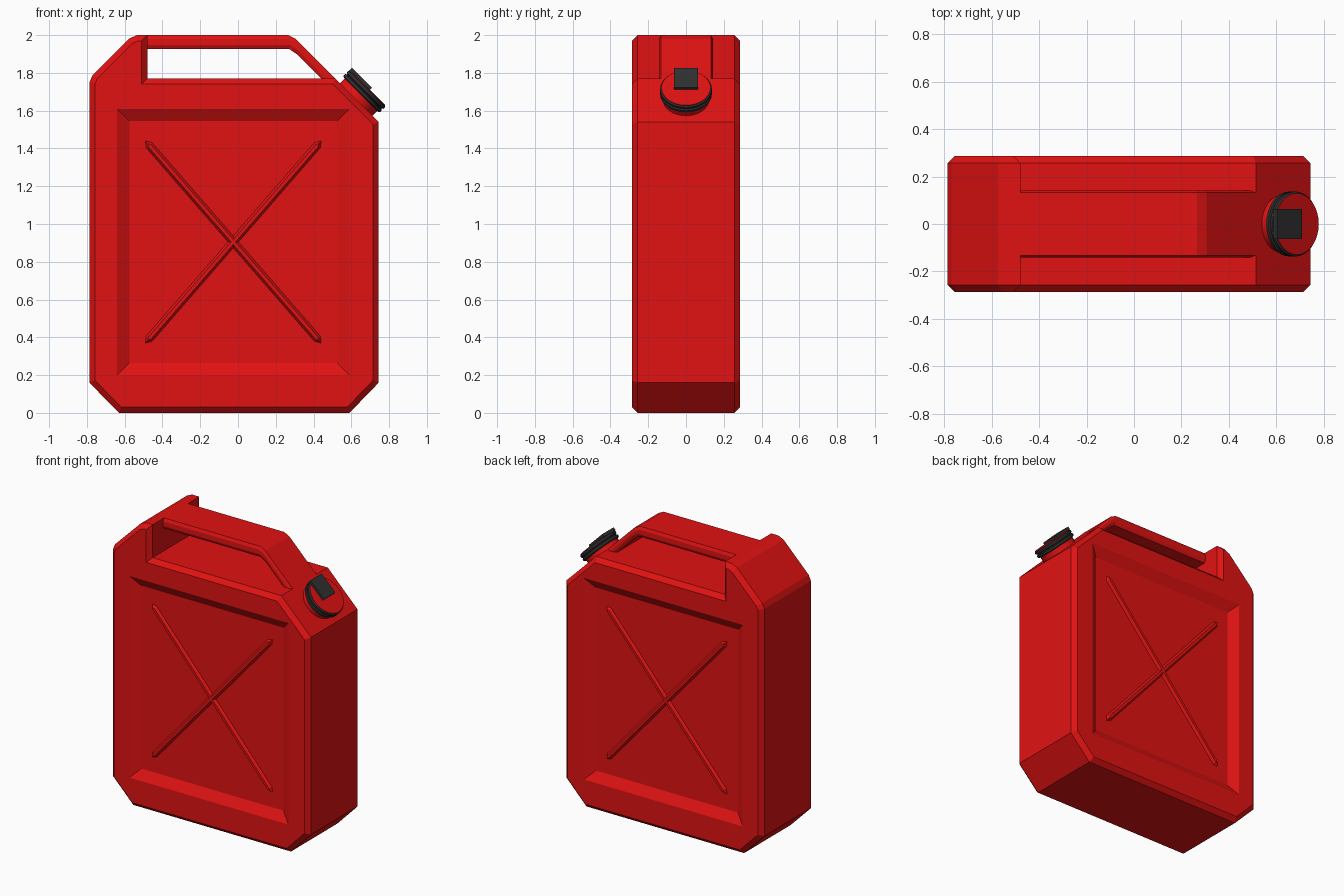
import bpy, bmesh, math
from mathutils import Matrix, Vector

if "Cube" in bpy.data.objects:
    bpy.data.objects.remove(bpy.data.objects["Cube"])


def material(name, color):
    m = bpy.data.materials.new(name)
    m.diffuse_color = color
    m.use_nodes = True
    m.node_tree.nodes["Principled BSDF"].inputs["Base Color"].default_value = m.diffuse_color
    return m


RED = material("red_plastic", (0.75, 0.006, 0.006, 1))
BLACK = material("black_plastic", (0.03, 0.03, 0.03, 1))


def finish(name, bm, mat, matrix=None):
    bmesh.ops.recalc_face_normals(bm, faces=bm.faces)
    me = bpy.data.meshes.new(name)
    bm.to_mesh(me)
    bm.free()
    ob = bpy.data.objects.new(name, me)
    bpy.context.collection.objects.link(ob)
    if mat:
        me.materials.append(mat)
    if matrix:
        ob.matrix_world = matrix
    return ob


def prism(name, profile, half, inset, depth, mat):
    """Extrude an xz profile along y and chamfer the front and back rims."""
    bm = bmesh.new()
    h = half - depth
    face = bm.faces.new([bm.verts.new((x, -h, z)) for x, z in profile])
    ext = bmesh.ops.extrude_face_region(bm, geom=[face], use_keep_orig=True)
    verts = [v for v in ext["geom"] if isinstance(v, bmesh.types.BMVert)]
    bmesh.ops.translate(bm, verts=verts, vec=(0, 2 * h, 0))
    bmesh.ops.recalc_face_normals(bm, faces=bm.faces)
    caps = [f for f in bm.faces if abs(f.normal.y) > 0.9]
    bmesh.ops.inset_region(bm, faces=caps, thickness=inset, depth=depth, use_even_offset=True)
    return finish(name, bm, mat)


def lathe(name, profile, mat, matrix, steps=32):
    """Revolve (radius, height) points about local z; open ends are capped."""
    bm = bmesh.new()
    rings = [[bm.verts.new((r * math.cos(2 * math.pi * i / steps),
                            r * math.sin(2 * math.pi * i / steps), z))
              for i in range(steps)] for r, z in profile]
    for a, b in zip(rings, rings[1:]):
        for i in range(steps):
            j = (i + 1) % steps
            bm.faces.new((a[i], a[j], b[j], b[i]))
    bm.faces.new(rings[0])
    bm.faces.new(rings[-1])
    ob = finish(name, bm, mat, matrix)
    bpy.ops.object.select_all(action='DESELECT')
    ob.select_set(True)
    bpy.context.view_layer.objects.active = ob
    bpy.ops.object.shade_smooth_by_angle(angle=math.radians(30))
    return ob


# Body with the full-depth block at the rear of the handle
body = prism("body", [(-0.63, 0), (0.59, 0), (0.745, 0.16), (0.745, 1.54), (0.515, 1.77),
                      (-0.48, 1.77), (-0.48, 2.0), (-0.535, 2.0), (-0.575, 1.982),
                      (-0.77, 1.787), (-0.787, 1.75), (-0.787, 0.16)],
             0.287, 0.03, 0.03, RED)

# Recessed panels, cut into front and back by tapered blocks
bm = bmesh.new()
for side in (-1, 1):
    loops = []
    for y, grow in ((0.247, 0), (0.307, 0.0975)):
        x0, x1, z0, z1 = -0.575 - grow, 0.525 + grow, 0.265 - grow, 1.545 + grow
        loops.append([bm.verts.new((x, side * y, z))
                      for x, z in ((x0, z0), (x1, z0), (x1, z1), (x0, z1))])
    for i in range(4):
        j = (i + 1) % 4
        bm.faces.new((loops[0][i], loops[0][j], loops[1][j], loops[1][i]))
    for lp in loops:
        bm.faces.new(lp)
cutter = finish("panel_cutter", bm, None)
cutter.hide_render = True
mod = body.modifiers.new("panels", 'BOOLEAN')
mod.operation = 'DIFFERENCE'
mod.solver = 'EXACT'
mod.object = cutter
bpy.context.view_layer.objects.active = body
bpy.ops.object.modifier_apply(modifier=mod.name)
bpy.data.objects.remove(cutter)

# Crossed ribs, running through the body so they stand out on both panels
centre = Vector((-0.025, 0.905))
for name, sign in (("rib_falling", -1), ("rib_rising", 1)):
    d = Vector((0.465, sign * 0.535))
    length, d = d.length, d.normalized()
    n = Vector((-d.y, d.x))
    shape = [(-length, 0), (-length + 0.03, -0.021), (length - 0.03, -0.021),
             (length, 0), (length - 0.03, 0.021), (-length + 0.03, 0.021)]
    prism(name, [tuple(centre + d * a + n * b) for a, b in shape], 0.265, 0.012, 0.018, RED)

# Handle bar, narrower than the body
prism("handle", [(-0.52, 2.0), (0.265, 2.0), (0.305, 1.98), (0.515, 1.77), (0.55, 1.69),
                 (0.52, 1.69), (0.31, 1.9), (0.27, 1.927), (-0.52, 1.927)],
      0.142, 0.02, 0.01, RED)

# Spout and cap, tilted onto the sloping shoulder
tilt = Matrix.Translation((0.627, 0, 1.66)) @ Matrix.Rotation(math.radians(45), 4, 'Y')
lathe("spout", [(0.122, -0.03), (0.122, 0.04)], RED, tilt)
lathe("cap_ring", [(0.127, 0.034), (0.137, 0.04), (0.137, 0.053), (0.129, 0.057),
                   (0.129, 0.061), (0.137, 0.065), (0.137, 0.077), (0.13, 0.083)], BLACK, tilt)
lathe("cap_face", [(0.13, 0.075), (0.13, 0.086)], RED, tilt)

# Grip tab on the cap
bm = bmesh.new()
bmesh.ops.create_cube(bm, size=1, matrix=Matrix.Translation((-0.06, 0, 0.091))
                      @ Matrix.Diagonal((0.148, 0.125, 0.022, 1)))
finish("cap_tab", bm, BLACK, tilt)
